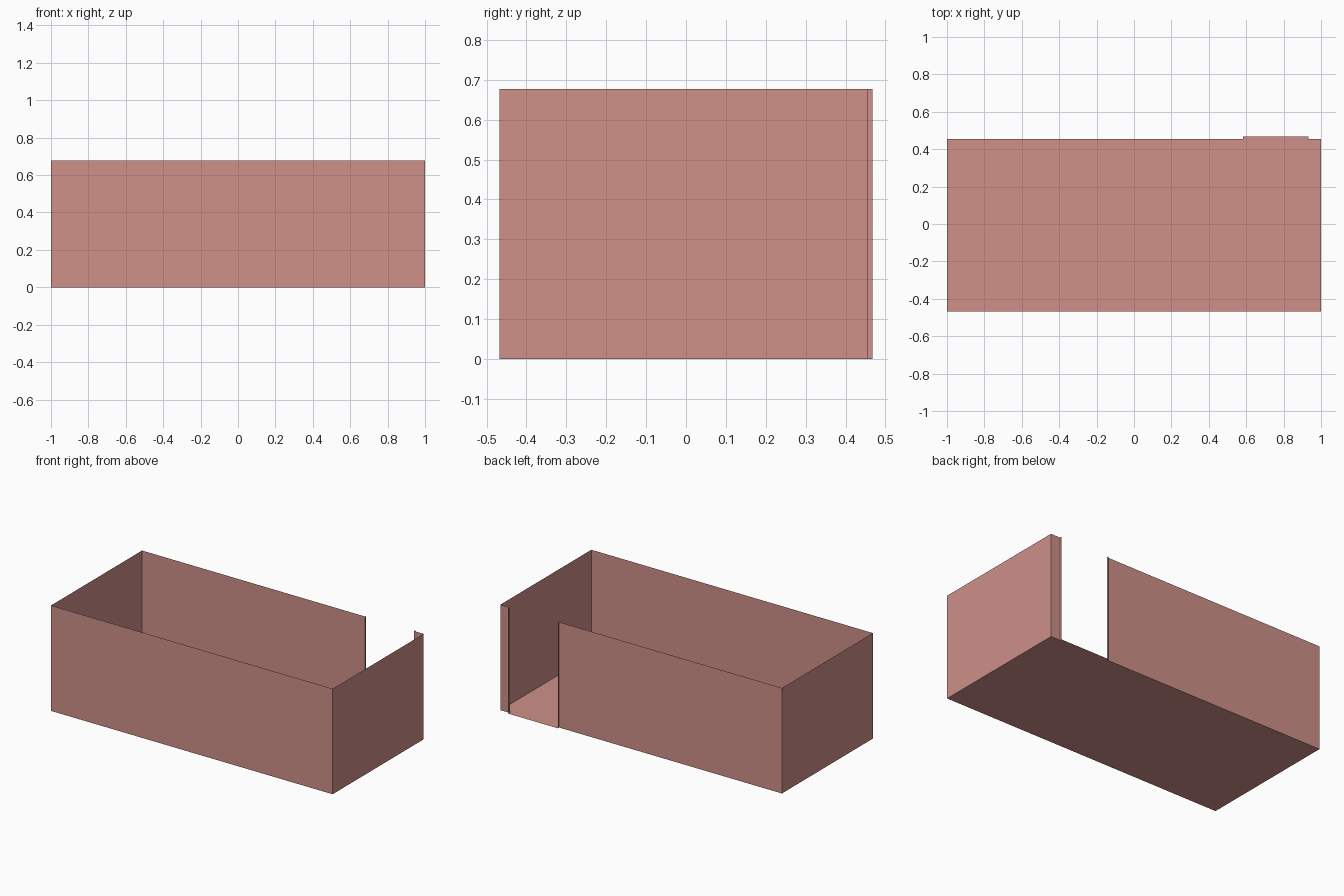
import bpy

if "Cube" in bpy.data.objects:
    bpy.data.objects.remove(bpy.data.objects["Cube"])

# Overall room dimensions
X, Y_FRONT, Y_BACK, Y_SILL, H = 1.0, -0.468, 0.455, 0.468, 0.677
DOOR_L, DOOR_R = 0.583, 0.933

mat = bpy.data.materials.new("plaster_red")
mat.diffuse_color = (0.62, 0.28, 0.25, 1)
mat.use_nodes = True
mat.node_tree.nodes["Principled BSDF"].inputs["Base Color"].default_value = mat.diffuse_color


def add_mesh(name, verts, faces):
    mesh = bpy.data.meshes.new(name)
    mesh.from_pydata(verts, [], faces)
    mesh.materials.append(mat)
    obj = bpy.data.objects.new(name, mesh)
    bpy.context.collection.objects.link(obj)
    return obj


def wall_run(name, path):
    """Raise a plan path into a strip of thin full-height walls."""
    n = len(path)
    verts = [(x, y, z) for z in (0, H) for x, y in path]
    faces = [(i, i + 1, n + i + 1, n + i) for i in range(n - 1)]
    return add_mesh(name, verts, faces)


def floor_sheet(name, x0, x1, y0, y1):
    return add_mesh(name, [(x0, y0, 0), (x1, y0, 0), (x1, y1, 0), (x0, y1, 0)],
                    [(0, 1, 2, 3)])


# Walls run round the room from one door jamb to the other
wall_run("walls", [(DOOR_L, Y_BACK), (-X, Y_BACK), (-X, Y_FRONT),
                   (X, Y_FRONT), (X, Y_BACK), (DOOR_R, Y_BACK)])

# Jambs project slightly outside the doorway
for side, x in (("left", DOOR_L), ("right", DOOR_R)):
    wall_run(side + "_door_jamb", [(x, Y_BACK), (x, Y_SILL)])

# Floor and the door sill between the jambs
floor_sheet("floor", -X, X, Y_FRONT, Y_BACK)
floor_sheet("door_sill", DOOR_L, DOOR_R, Y_BACK, Y_SILL)
